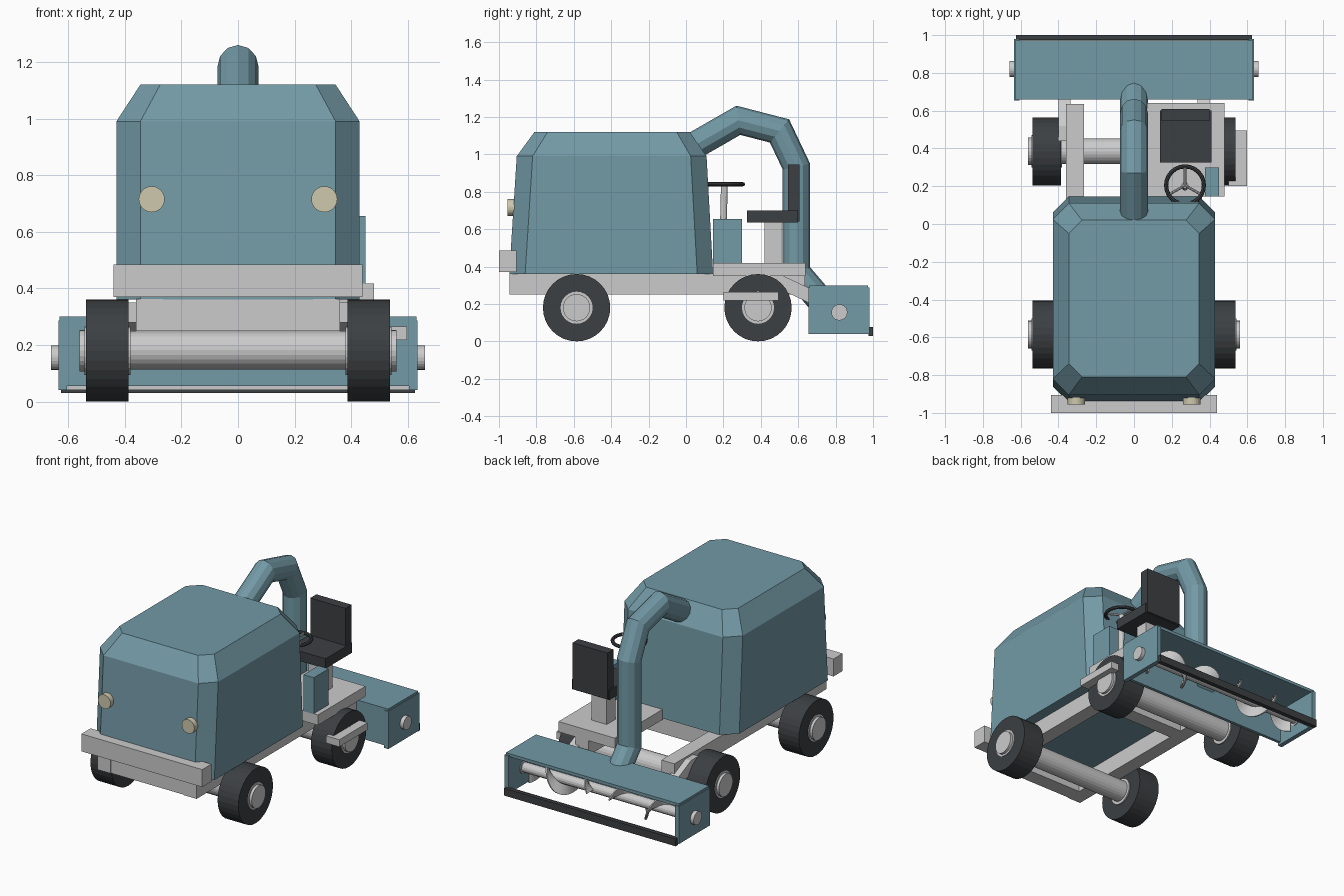
import bpy, bmesh, math
from mathutils import Vector

if "Cube" in bpy.data.objects:
    bpy.data.objects.remove(bpy.data.objects["Cube"])


def material(name, rgb):
    m = bpy.data.materials.new(name)
    m.diffuse_color = (*rgb, 1)
    m.use_nodes = True
    m.node_tree.nodes["Principled BSDF"].inputs["Base Color"].default_value = m.diffuse_color
    return m


BLUE = material("blue_paint", (0.17, 0.32, 0.38))
DARK = material("dark_rubber", (0.045, 0.05, 0.055))
CREAM = material("lamp_cream", (0.62, 0.58, 0.42))


def finish(name, bm, mat=None):
    bmesh.ops.recalc_face_normals(bm, faces=bm.faces)
    me = bpy.data.meshes.new(name)
    bm.to_mesh(me)
    bm.free()
    ob = bpy.data.objects.new(name, me)
    bpy.context.collection.objects.link(ob)
    if mat:
        me.materials.append(mat)
    return ob


def loft(name, rings, mat=None):
    """Skin a list of closed rings and cap both ends."""
    bm = bmesh.new()
    rows = [[bm.verts.new(p) for p in r] for r in rings]
    n = len(rows[0])
    for a, b in zip(rows, rows[1:]):
        for i in range(n):
            j = (i + 1) % n
            bm.faces.new((a[i], a[j], b[j], b[i]))
    bm.faces.new(rows[0])
    bm.faces.new(rows[-1])
    return finish(name, bm, mat)


def box(name, x, y, z, mat=None):
    ring = lambda h: [(x[0], y[0], h), (x[1], y[0], h), (x[1], y[1], h), (x[0], y[1], h)]
    return loft(name, [ring(z[0]), ring(z[1])], mat)


def tube(name, p, q, r, mat=None, sides=24):
    p, q = Vector(p), Vector(q)
    rot = (q - p).to_track_quat('Z', 'Y')
    circle = [rot @ Vector((r * math.cos(t), r * math.sin(t), 0))
              for t in (2 * math.pi * i / sides for i in range(sides))]
    return loft(name, [[p + c for c in circle], [q + c for c in circle]], mat)


# Tank with chamfered corners and a bevelled roof
def octagon(w, y0, y1, c, z):
    half = [(w - c, y0), (w, y0 + c), (w, y1 - c), (w - c, y1)]
    return [(x, y, z) for x, y in half] + [(-x, y, z) for x, y in reversed(half)]


loft("tank_body", [octagon(.43, -.945, .145, .085, .36),
                   octagon(.43, -.905, .11, .085, .99),
                   octagon(.345, -.81, .02, .07, 1.12)], BLUE)

# Chassis: rails, cross beams, bumper
for s, side in ((-1, "left"), (1, "right")):
    xs = sorted((s * .265, s * .36))
    box(f"{side}_chassis_rail", xs, (-.945, .635), (.25, .362))
    tube(f"{side}_headlight", (s * .305, -.955, .715), (s * .305, -.90, .715), .046, CREAM)
for name, y in (("front", (-.94, -.84)), ("rear", (.03, .13))):
    box(f"{name}_cross_beam", (-.265, .265), y, (.25, .36))
box("bumper", (-.44, .44), (-1.0, -.905), (.37, .485))

# Axles and wheels
for y, end in ((-.585, "front"), (.385, "rear")):
    tube(f"{end}_axle", (-.4, y, .182), (.4, y, .182), .068)
    for s, side in ((-1, "left"), (1, "right")):
        tube(f"{end}_{side}_tyre", (s * .387, y, .18), (s * .538, y, .18), .18, DARK, 32)
        tube(f"{end}_{side}_rim", (s * .38, y, .18), (s * .543, y, .18), .086)
        tube(f"{end}_{side}_hub", (s * .38, y, .18), (s * .56, y, .18), .073)

# Operator platform, seat and controls
box("platform", (.07, .48), (.145, .64), (.35, .418))
box("seat_post", (.22, .33), (.42, .51), (.415, .64))
box("seat_cushion", (.137, .41), (.325, .60), (.635, .70), DARK)
box("seat_back", (.145, .40), (.545, .608), (.64, .945), DARK)
box("control_console", (.375, .45), (.145, .30), (.415, .655), BLUE)
box("step", (.50, .597), (.20, .495), (.218, .265))
cx, cy, cz = .27, .205, .84
tube("steering_column", (cx, .195, .41), (cx, cy, cz), .018, None, 12)
bpy.ops.mesh.primitive_torus_add(location=(cx, cy, cz), major_radius=.1, minor_radius=.011,
                                 major_segments=24, minor_segments=8)
ring = bpy.context.object
ring.name = "steering_wheel"
ring.data.materials.append(DARK)
for i in range(3):
    t = math.radians(90 + 120 * i)
    tube(f"steering_spoke_{i + 1}", (cx, cy, cz),
         (cx + .1 * math.cos(t), cy + .1 * math.sin(t), cz), .007, None, 8)

# Suction duct, mitred along a path in the middle plane
path = [Vector(p) for p in ((0, -.02, 1.01), (0, .28, 1.182), (0, .50, 1.125),
                            (0, .59, .935), (0, .59, .37), (0, .71, .23))]
rings = []
for i, p in enumerate(path):
    d0 = (p - path[max(i - 1, 0)]).normalized()
    d1 = (path[min(i + 1, len(path) - 1)] - p).normalized()
    t = (d0 + d1).normalized()
    n = Vector((0, -t.z, t.y))
    r = .073
    stretch = 1 / max(t.dot(d0), t.dot(d1))
    rings.append([p + Vector((r * math.cos(a), 0, 0)) + n * (r * stretch * math.sin(a))
                  for a in (2 * math.pi * k / 12 for k in range(12))])
loft("suction_duct", rings, BLUE)

# Pickup head: open at the bottom and at the back
box("head_top", (-.63, .63), (.66, .972), (.28, .30), BLUE)
box("head_inner_plate", (-.61, .61), (.66, .68), (.055, .29), BLUE)
box("blade_support", (-.61, .61), (.955, .98), (.04, .07))
box("scraper_blade", (-.625, .625), (.975, 1.0), (.03, .078), DARK)
tube("auger_shaft", (-.61, .82, .155), (.61, .82, .155), .032, None, 16)
for s, side in ((-1, "left"), (1, "right")):
    box(f"{side}_head_plate", sorted((s * .605, s * .635)), (.655, .98), (.04, .287), BLUE)
    tube(f"{side}_auger_bearing", (s * .6, .82, .155), (s * .66, .82, .155), .043)
    # Lift arm from the chassis down to the head
    section = [(.44, .35), (.52, .35), (.67, .28), (.67, .20), (.50, .28), (.44, .28)]
    loft(f"{side}_lift_arm", [[(s * x, y, z) for y, z in section] for x in (.335, .40)])
    # Spiral flight, opposite hand on each side
    bm = bmesh.new()
    steps, last = 56, None
    for k in range(steps + 1):
        a = 2 * math.pi * 1.75 * k / steps
        x = s * (.08 + .49 * k / steps)
        row = [bm.verts.new((x, .82 + r * math.cos(a), .155 + r * math.sin(a))) for r in (.028, .097)]
        if last:
            bm.faces.new((last[0], last[1], row[1], row[0]))
        last = row
    flight = finish(f"{side}_auger_flight", bm)
    solid = flight.modifiers.new("thickness", 'SOLIDIFY')
    solid.thickness = .008
    solid.offset = 0
